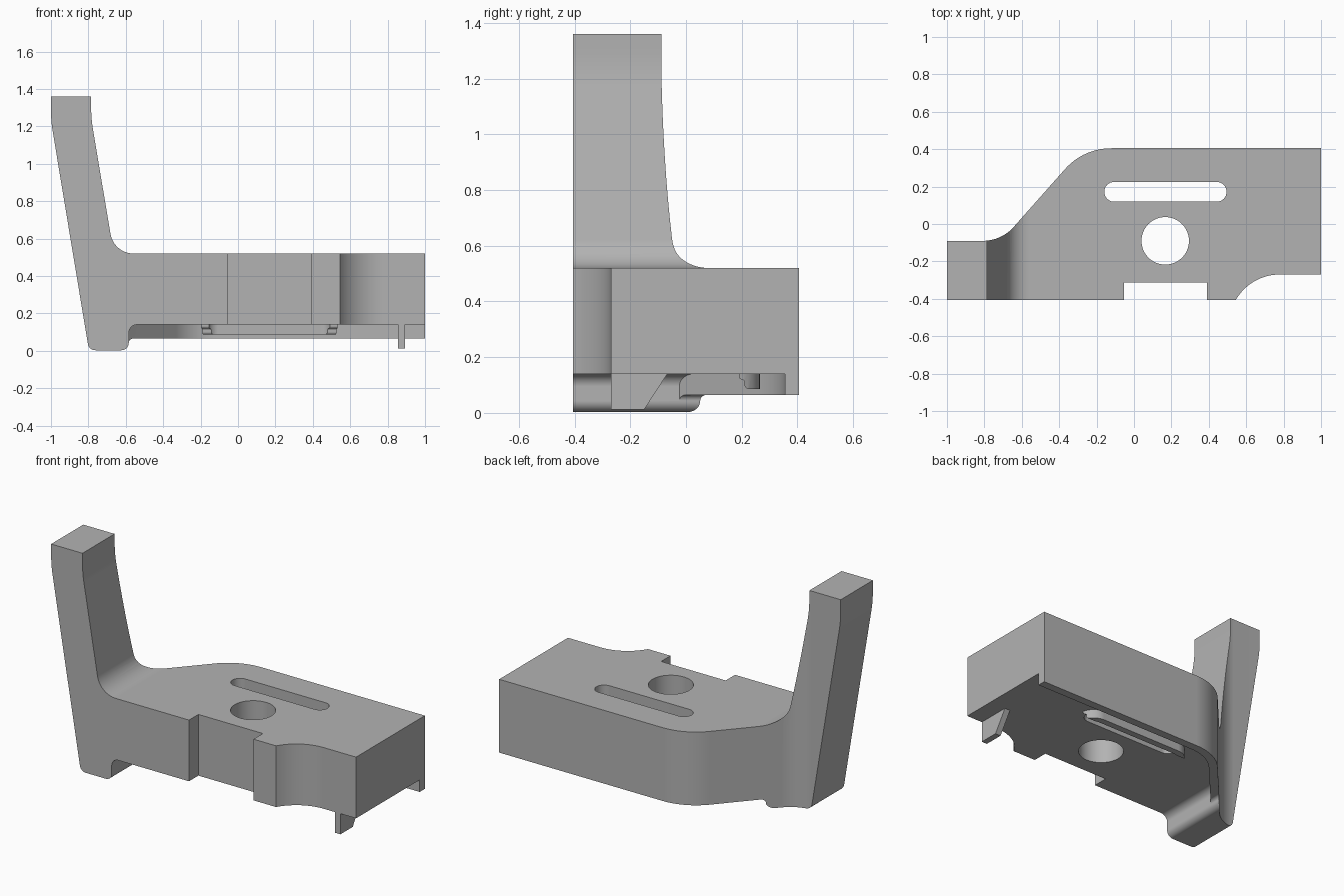
import bpy, bmesh, math
from mathutils import Vector

cube = bpy.data.objects.get("Cube")
if cube:
    bpy.data.objects.remove(cube, do_unlink=True)

grey = bpy.data.materials.new("plain grey")
grey.use_nodes = True
COLOUR = (0.45, 0.45, 0.45, 1)
grey.diffuse_color = COLOUR
grey.node_tree.nodes["Principled BSDF"].inputs["Base Color"].default_value = COLOUR


def rounded(points, steps=10):
    """Outline of (u, v) or (u, v, radius) corners, with arcs at the radii."""
    out = []
    for i, p in enumerate(points):
        c = Vector(p[:2])
        if len(p) < 3:
            out.append(c)
            continue
        a = (Vector(points[i - 1][:2]) - c).normalized()
        b = (Vector(points[(i + 1) % len(points)][:2]) - c).normalized()
        half = a.angle(b) / 2
        centre = c + (a + b).normalized() * (p[2] / math.sin(half))
        start = c + a * (p[2] / math.tan(half)) - centre
        end = c + b * (p[2] / math.tan(half)) - centre
        turn = math.atan2(start.x * end.y - start.y * end.x, start.dot(end))
        for k in range(steps + 1):
            t = turn * k / steps
            out.append(centre + Vector((start.x * math.cos(t) - start.y * math.sin(t),
                                        start.x * math.sin(t) + start.y * math.cos(t))))
    return out


def prism(name, outline, axis, low, high):
    """Extrude an outline along x, y or z."""
    place = {"x": lambda u, v, w: (w, u, v),
             "y": lambda u, v, w: (u, w, v),
             "z": lambda u, v, w: (u, v, w)}[axis]
    bm = bmesh.new()
    lower = [bm.verts.new(place(u, v, low)) for u, v in outline]
    upper = [bm.verts.new(place(u, v, high)) for u, v in outline]
    bm.faces.new(lower)
    bm.faces.new(upper)
    for i in range(len(lower)):
        bm.faces.new((lower[i - 1], lower[i], upper[i], upper[i - 1]))
    bmesh.ops.recalc_face_normals(bm, faces=bm.faces)
    mesh = bpy.data.meshes.new(name)
    bm.to_mesh(mesh)
    bm.free()
    mesh.materials.append(grey)
    obj = bpy.data.objects.new(name, mesh)
    bpy.context.collection.objects.link(obj)
    return obj


def select(obj):
    bpy.ops.object.select_all(action="DESELECT")
    obj.select_set(True)
    bpy.context.view_layer.objects.active = obj


def combine(obj, other, operation):
    """Apply a boolean and remove the second solid."""
    select(obj)
    mod = obj.modifiers.new("boolean", "BOOLEAN")
    mod.operation = operation
    mod.solver = "EXACT"
    mod.object = other
    bpy.ops.object.modifier_apply(modifier=mod.name)
    bpy.data.objects.remove(other, do_unlink=True)


def circle(x, y, r, steps=64):
    return [(x + r * math.cos(math.tau * k / steps),
             y + r * math.sin(math.tau * k / steps)) for k in range(steps)]


def stadium(x0, x1, y, r, steps=16):
    pts = []
    for x, base in ((x1, -math.pi / 2), (x0, math.pi / 2)):
        for k in range(steps + 1):
            a = base + math.pi * k / steps
            pts.append((x + r * math.cos(a), y + r * math.sin(a)))
    return pts


# Body with leaning arm and foot: front profile crossed with the plan outline
front_profile = rounded([
    (-1, 1.36), (-1, 1.23, 0.7), (-0.797, 0.003, 0.04), (-0.584, 0.003, 0.04),
    (-0.584, 0.065, 0.022), (1, 0.065), (1, 0.52), (-0.664, 0.52, 0.125),
    (-0.785, 1.24, 0.7), (-0.785, 1.36)])
plan = rounded([
    (-1.1, -0.405), (-0.053, -0.405), (-0.053, -0.313), (0.39, -0.313),
    (0.39, -0.405), (0.545, -0.405), (0.626, -0.27, 0.27), (1.1, -0.27),
    (1.1, 0.405), (-0.27, 0.405, 0.33), (-0.709, -0.09, 0.22), (-1.1, -0.09)], 14)
body = prism("bracket_body", front_profile, "y", -0.6, 0.6)
combine(body, prism("plan_solid", plan, "z", -0.2, 1.6), "INTERSECT")

# Shallow pocket underneath, leaving a lip along the back edge
pocket = prism("pocket_cutter", rounded([
    (-0.584, -0.1), (1.1, -0.1), (1.1, 0.14), (-0.584, 0.14, 0.045)]), "y", -0.7, 0.7)
inner_plan = rounded([
    (-0.672, -0.5), (1.2, -0.5), (1.2, 0.355), (-0.248, 0.355, 0.28), (-0.672, -0.123)], 14)
combine(pocket, prism("pocket_plan", inner_plan, "z", -0.3, 0.3), "INTERSECT")
combine(body, pocket, "DIFFERENCE")

# Round hole and long slot
SLOT = (-0.106, 0.442, 0.172)
combine(body, prism("hole_cutter", circle(0.167, -0.09, 0.127), "z", -0.2, 0.8), "DIFFERENCE")
combine(body, prism("slot_cutter", stadium(*SLOT, 0.053), "z", -0.2, 0.8), "DIFFERENCE")

# Hooked rib below the back of the slot
rib = prism("slot_rib", stadium(*SLOT, 0.093), "z", 0.05, 0.145)
rib_side = rounded([(0.19, 0.2), (0.19, 0.12, 0.012), (0.21, 0.12, 0.01),
                    (0.21, 0.086, 0.015), (0.3, 0.086), (0.3, 0.2)], 5)
combine(rib, prism("rib_side", rib_side, "x", -0.6, 0.9), "INTERSECT")
combine(rib, prism("rib_cutter", stadium(*SLOT, 0.053), "z", -0.2, 0.8), "DIFFERENCE")

# Small tapered tab below the right end
tab = prism("lower_tab", [(-0.27, 0.012), (-0.15, 0.012), (-0.067, 0.14),
                          (-0.067, 0.16), (-0.27, 0.16)], "x", 0.856, 0.893)

for part in (body, rib, tab):
    select(part)
    bpy.ops.object.shade_smooth_by_angle(angle=math.radians(30))
    weighted = part.modifiers.new("even_shading", "WEIGHTED_NORMAL")
    weighted.keep_sharp = True
